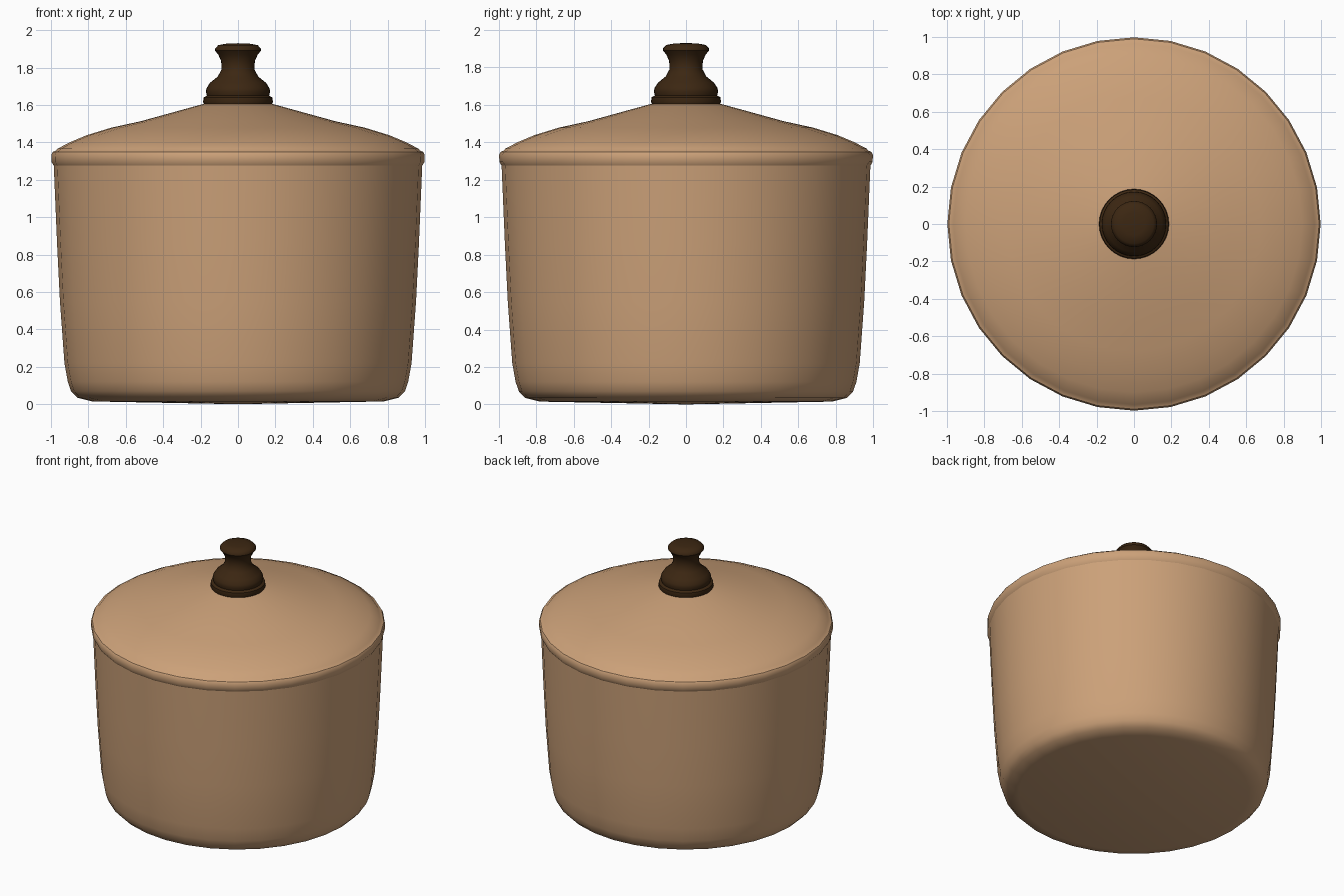
import bpy, bmesh, math

if "Cube" in bpy.data.objects:
    bpy.data.objects.remove(bpy.data.objects["Cube"])

def material(name, rgb):
    m = bpy.data.materials.new(name)
    m.diffuse_color = (*rgb, 1)
    m.use_nodes = True
    m.node_tree.nodes["Principled BSDF"].inputs["Base Color"].default_value = m.diffuse_color
    return m

def lathe(name, profile, mat, segments, angle):
    # spin a (radius, height) profile around z
    bm = bmesh.new()
    rings = []
    for r, z in profile:
        if r == 0:
            rings.append([bm.verts.new((0, 0, z))] * segments)
        else:
            rings.append([bm.verts.new((r * math.cos(2 * math.pi * i / segments),
                                        r * math.sin(2 * math.pi * i / segments), z))
                          for i in range(segments)])
    for a, b in zip(rings, rings[1:]):
        for i in range(segments):
            j = (i + 1) % segments
            bm.faces.new(list(dict.fromkeys((a[i], a[j], b[j], b[i]))))
    bmesh.ops.recalc_face_normals(bm, faces=bm.faces[:])
    me = bpy.data.meshes.new(name)
    bm.to_mesh(me)
    bm.free()
    me.materials.append(mat)
    ob = bpy.data.objects.new(name, me)
    bpy.context.collection.objects.link(ob)
    bpy.ops.object.select_all(action='DESELECT')
    ob.select_set(True)
    bpy.context.view_layer.objects.active = ob
    bpy.ops.object.shade_smooth_by_angle(angle=math.radians(angle))
    return ob

tan = material("tan_clay", (0.60, 0.355, 0.19))
dark = material("dark_wood", (0.045, 0.02, 0.006))

# hollow pot with rounded foot
lathe("pot", [(0, 0.0), (0.78, 0.015), (0.86, 0.035), (0.893, 0.07), (0.91, 0.12),
              (0.928, 0.22), (0.952, 0.55), (0.967, 0.85), (0.985, 1.275),
              (0.93, 1.275), (0.89, 0.3), (0.8, 0.08), (0, 0.06)], tan, 32, 50)

# domed lid with a thick rim
lathe("lid", [(0, 1.275), (0.985, 1.275), (0.997, 1.295), (0.998, 1.335), (0.99, 1.349),
              (0.973, 1.356), (0.965, 1.366), (0.90, 1.40), (0.81, 1.438), (0.68, 1.478),
              (0.52, 1.513), (0.19, 1.604), (0, 1.612)], tan, 32, 35)

# turned knob
lathe("lid_knob", [(0, 1.60), (0.18, 1.60), (0.187, 1.615), (0.184, 1.64), (0.166, 1.65),
                   (0.172, 1.672), (0.168, 1.69), (0.15, 1.718), (0.108, 1.752),
                   (0.088, 1.79), (0.09, 1.835), (0.105, 1.868), (0.123, 1.89),
                   (0.122, 1.902), (0.105, 1.92), (0.06, 1.928), (0, 1.93)], dark, 32, 40)
